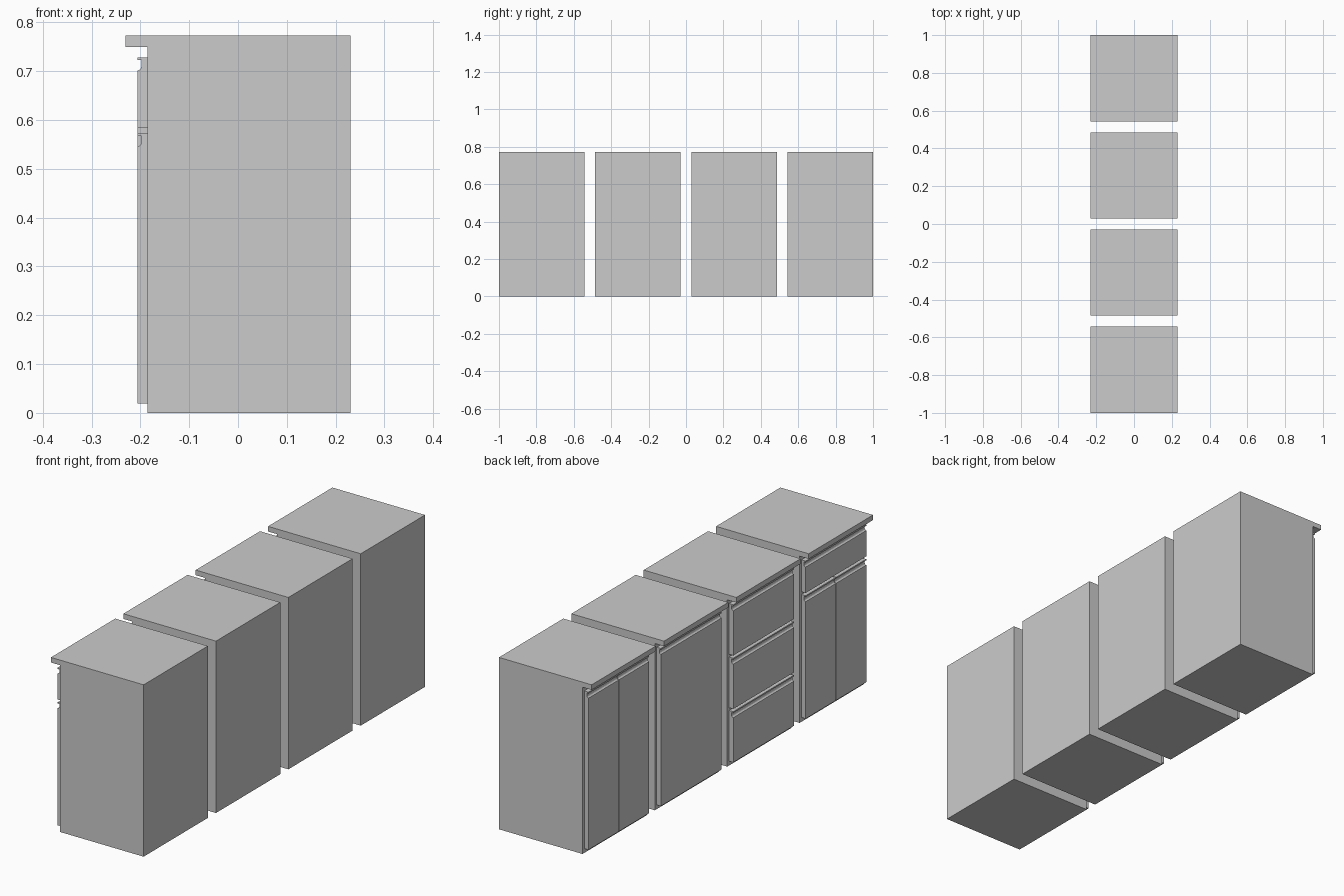
import bpy, bmesh, math

if "Cube" in bpy.data.objects:
    bpy.data.objects.remove(bpy.data.objects["Cube"])

H, COUNTER_Z = 0.773, 0.75
BACK, FACE, FRONT, EDGE = 0.2305, -0.185, -0.206, -0.2305
W, PITCH = 0.457, 0.5143
LOW, HIGH = 0.0195, 0.7285
INSET, GAP, SPLIT = 0.013, 0.012, 0.003


def extrude(name, profile, y0, y1):
    """Extrude an (x, z) profile along y."""
    bm = bmesh.new()
    face = bm.faces.new([bm.verts.new((x, y0, z)) for x, z in profile])
    ext = bmesh.ops.extrude_face_region(bm, geom=[face])
    verts = [v for v in ext["geom"] if isinstance(v, bmesh.types.BMVert)]
    bmesh.ops.translate(bm, verts=verts, vec=(0, y1 - y0, 0))
    bmesh.ops.recalc_face_normals(bm, faces=bm.faces[:])
    mesh = bpy.data.meshes.new(name)
    bm.to_mesh(mesh)
    bm.free()
    ob = bpy.data.objects.new(name, mesh)
    bpy.context.collection.objects.link(ob)
    return ob


def panel(name, y0, y1, z0, z1):
    """Door or drawer front with a finger-pull groove under its top lip."""
    inner, r = FRONT + 0.008, 0.008
    curve = [(FRONT + r * math.sin(a), z1 - 0.027 + r * (1 - math.cos(a)))
             for a in (math.radians(d) for d in (0, 30, 60, 90))]
    extrude(name, [(FACE, z0), (FRONT, z0)] + curve +
            [(inner, z1 - 0.006), (FRONT, z1 - 0.006), (FRONT, z1), (FACE, z1)], y0, y1)


def doors(name, yc, count, z0, z1):
    w = W - 2 * INSET
    dw = (w - SPLIT * (count - 1)) / count
    for i in range(count):
        y = yc - w / 2 + i * (dw + SPLIT)
        panel(f"{name}_{i + 1}", y, y + dw, z0, z1)


centres = [-1 + W / 2 + i * PITCH for i in range(4)]

# Cabinet bodies with overhanging countertops
for i, yc in enumerate(centres):
    extrude(f"cabinet_body_{i + 1}",
            [(BACK, 0), (FACE, 0), (FACE, COUNTER_Z), (EDGE, COUNTER_Z), (EDGE, H), (BACK, H)],
            yc - W / 2, yc + W / 2)

# Cabinet 1: one drawer over two doors
doors("top_drawer", centres[0], 1, 0.585, HIGH)
doors("lower_door", centres[0], 2, LOW, 0.585 - GAP)

# Cabinet 2: three equal drawers
dh = (HIGH - LOW - 2 * GAP) / 3
for k in range(3):
    z = LOW + k * (dh + GAP)
    doors(f"drawer_row_{k + 1}", centres[1], 1, z, z + dh)

# Cabinet 3: single door, cabinet 4: double doors
doors("single_door", centres[2], 1, LOW, HIGH)
doors("double_door", centres[3], 2, LOW, HIGH)
